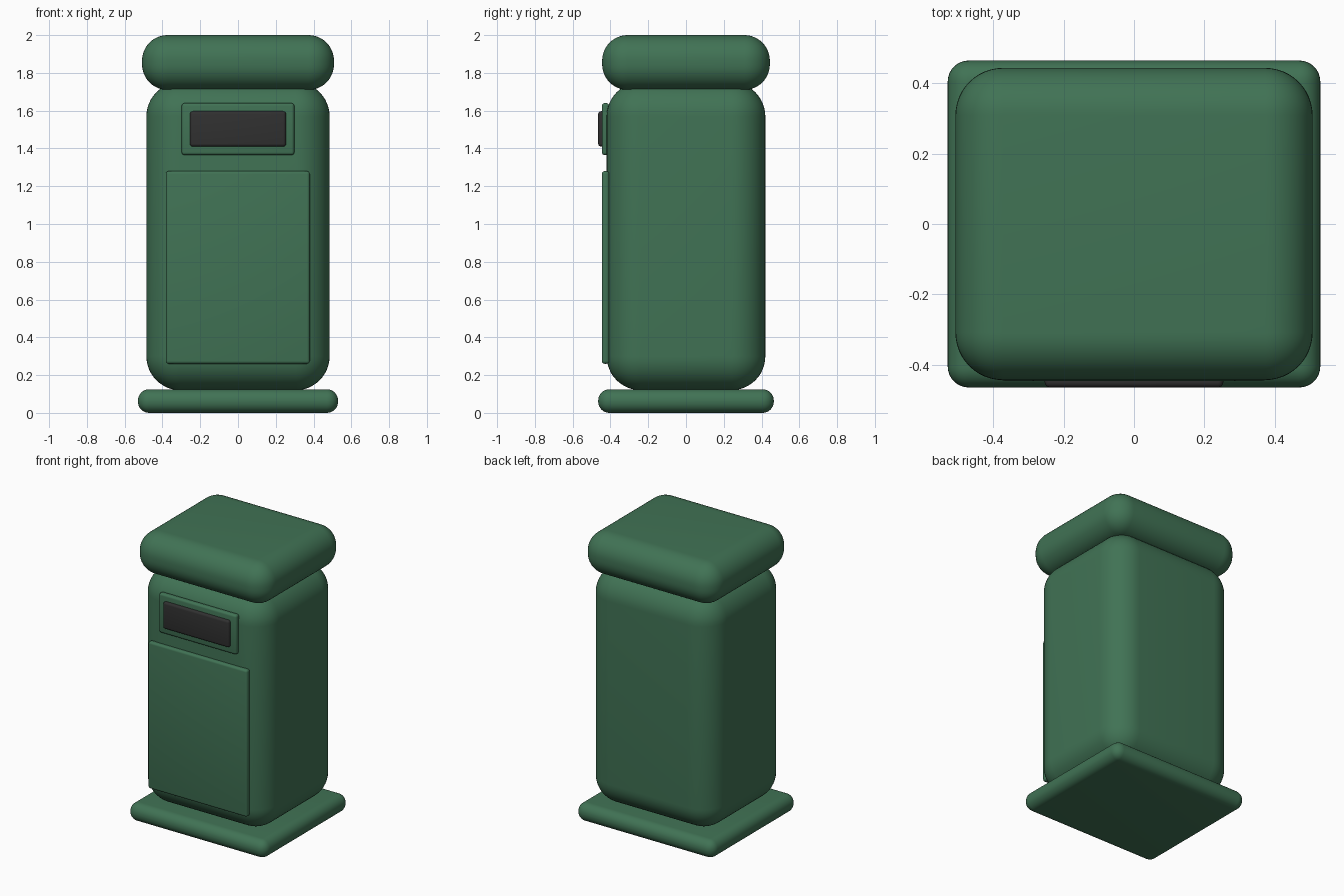
import bpy
import math

if "Cube" in bpy.data.objects:
    bpy.data.objects.remove(bpy.data.objects["Cube"])


def material(name, rgb):
    m = bpy.data.materials.new(name)
    m.diffuse_color = (*rgb, 1.0)
    m.use_nodes = True
    m.node_tree.nodes["Principled BSDF"].inputs["Base Color"].default_value = m.diffuse_color
    return m


green = material("bin green", (0.052, 0.17, 0.09))
dark = material("slot black", (0.03, 0.03, 0.03))


def rounded_box(name, x, y, z, radius, segments, mat):
    """Box given by (min, max) ranges, with all edges rounded."""
    bpy.ops.mesh.primitive_cube_add(
        size=1, location=[(a + b) / 2 for a, b in (x, y, z)])
    ob = bpy.context.object
    ob.name = name
    ob.scale = [b - a for a, b in (x, y, z)]
    bpy.ops.object.transform_apply(location=False, rotation=False, scale=True)
    bevel = ob.modifiers.new("round", 'BEVEL')
    bevel.width = radius
    bevel.segments = segments
    bevel.limit_method = 'NONE'
    bpy.ops.object.modifier_apply(modifier="round")
    bpy.ops.object.shade_smooth_by_angle(angle=math.radians(40))
    ob.data.materials.append(mat)
    return ob


# Foot, body and lid
rounded_box("base", (-0.53, 0.53), (-0.465, 0.465), (0, 0.125), 0.06, 8, green)
rounded_box("body", (-0.485, 0.485), (-0.42, 0.42), (0.12, 1.75), 0.18, 12, green)
rounded_box("lid", (-0.508, 0.508), (-0.444, 0.444), (1.71, 2.0), 0.135, 12, green)

# Front door, slot frame and slot
rounded_box("door", (-0.382, 0.38), (-0.446, -0.406), (0.26, 1.28), 0.015, 4, green)
rounded_box("slot_frame", (-0.298, 0.298), (-0.446, -0.406), (1.365, 1.64), 0.015, 4, green)
rounded_box("slot", (-0.254, 0.254), (-0.465, -0.425), (1.41, 1.597), 0.015, 4, dark)
